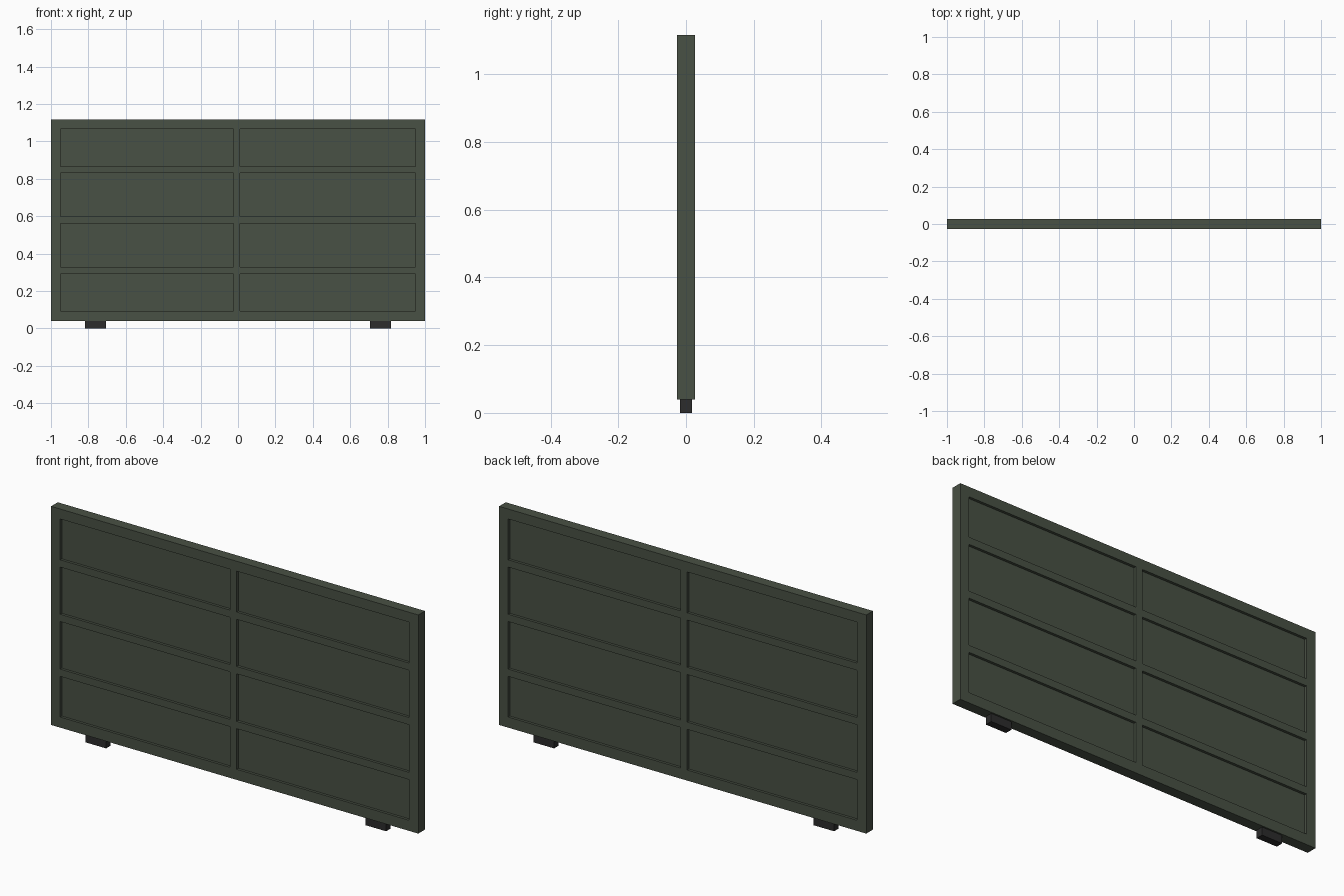
import bpy

cube = bpy.data.objects.get("Cube")
if cube:
    bpy.data.objects.remove(cube, do_unlink=True)


def material(name, color):
    mat = bpy.data.materials.new(name)
    mat.use_nodes = True
    mat.diffuse_color = color
    mat.node_tree.nodes["Principled BSDF"].inputs["Base Color"].default_value = color
    return mat


green = material("dark olive green", (0.066, 0.082, 0.058, 1))
black = material("black rubber", (0.025, 0.025, 0.025, 1))


def box(name, x, y, z, mat):
    """Box spanning the given (low, high) ranges."""
    spans = (x, y, z)
    bpy.ops.mesh.primitive_cube_add(size=1, location=[(a + b) / 2 for a, b in spans])
    obj = bpy.context.object
    obj.name = name
    obj.scale = [b - a for a, b in spans]
    bpy.ops.object.transform_apply(location=False, rotation=False, scale=True)
    obj.data.materials.append(mat)
    return obj


HALF = 0.026            # half thickness of the frame
BOTTOM, TOP = 0.04, 1.116
INNER_X = 0.95
INNER_Z = (0.092, 1.067)
depth = (-HALF, HALF)

# Outer frame
box("bottom_rail", (-1, 1), depth, (BOTTOM, INNER_Z[0]), green)
box("top_rail", (-1, 1), depth, (INNER_Z[1], TOP), green)
box("right_post", (-1, -INNER_X), depth, INNER_Z, green)
box("left_post", (INNER_X, 1), depth, INNER_Z, green)

# Centre post and the cross bars on either side of it
post = (-0.025, 0.011)
box("centre_post", post, depth, INNER_Z, green)
for i, z in enumerate((0.31, 0.58, 0.848)):
    bar = (z - 0.018, z + 0.018)
    box(f"right_cross_bar_{i + 1}", (-INNER_X, post[0]), depth, bar, green)
    box(f"left_cross_bar_{i + 1}", (post[1], INNER_X), depth, bar, green)

# Recessed panel behind the bars, visible from both faces
box("infill_panel", (-INNER_X, INNER_X), (-0.013, 0.013), INNER_Z, green)

# Feet
for side, s in (("right", -1), ("left", 1)):
    box(f"{side}_foot", sorted((s * 0.706, s * 0.819)), (-0.018, 0.018), (0, BOTTOM), black)
